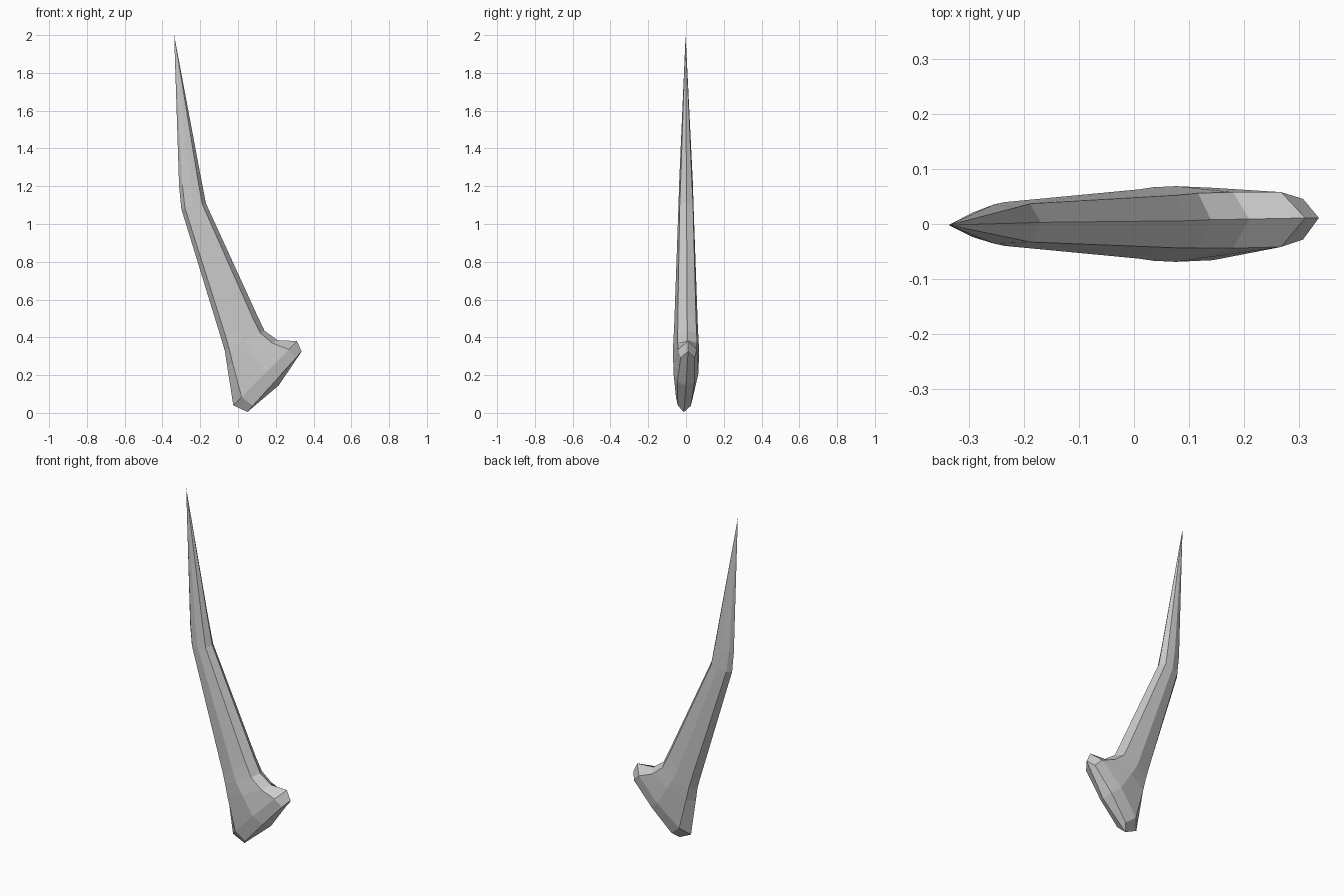
import bpy
import bmesh
from mathutils import Vector

cube = bpy.data.objects.get("Cube")
if cube:
    bpy.data.objects.remove(cube, do_unlink=True)

# Material
grey = bpy.data.materials.new("horn_grey")
grey.use_nodes = True
colour = (0.6, 0.6, 0.6, 1)
grey.diffuse_color = colour
grey.node_tree.nodes["Principled BSDF"].inputs["Base Color"].default_value = colour

# Cross-sections: outer ridge (x, z), inner ridge (x, z), bevel fraction,
# half depths at outer bevel, middle and inner bevel, sideways skew
sections = [
    ((-0.312, 1.20), (-0.197, 1.25), 0.15, (0.022, 0.036, 0.029), 0.002),
    ((-0.300, 1.08), (-0.170, 1.11), 0.15, (0.026, 0.040, 0.035), 0.003),
    ((-0.085, 0.38), (0.100, 0.52), 0.12, (0.045, 0.063, 0.048), 0.006),
    ((-0.070, 0.33), (0.140, 0.435), 0.11, (0.047, 0.067, 0.050), 0.008),
    ((-0.058, 0.25), (0.210, 0.385), 0.11, (0.048, 0.069, 0.051), 0.009),
    ((-0.025, 0.04), (0.312, 0.38), 0.13, (0.045, 0.066, 0.050), 0.011),
    ((0.050, 0.005), (0.337, 0.325), 0.10, (0.034, 0.046, 0.037), 0.011),
]

bm = bmesh.new()


def make_ring(outer, inner, bevel, depths, skew):
    """Eight-sided section running round from the outer ridge."""
    a = Vector((outer[0], -skew, outer[1]))
    b = Vector((inner[0], skew, inner[1]))
    stops = list(zip((bevel, 0.5, 1 - bevel), depths))
    front = [a.lerp(b, t) - Vector((0, d, 0)) for t, d in stops]
    back = [a.lerp(b, t) + Vector((0, d, 0)) for t, d in reversed(stops)]
    return [bm.verts.new(p) for p in [a, *front, b, *back]]


rings = [make_ring(*s) for s in sections]

# Pointed tip
tip = bm.verts.new((-0.338, -0.002, 2))
for i in range(8):
    bm.faces.new((tip, rings[0][i], rings[0][(i + 1) % 8]))

# Shaft and flared foot
for upper, lower in zip(rings, rings[1:]):
    for i in range(8):
        j = (i + 1) % 8
        bm.faces.new((upper[i], lower[i], lower[j], upper[j]))

# Ridged underside
keel = bm.verts.new((0.215, 0, 0.145))
base = rings[-1]
for i in range(0, 8, 2):
    bm.faces.new((base[i], keel, base[(i + 2) % 8], base[i + 1]))

bmesh.ops.recalc_face_normals(bm, faces=bm.faces)
mesh = bpy.data.meshes.new("horn")
bm.to_mesh(mesh)
bm.free()
mesh.materials.append(grey)
horn = bpy.data.objects.new("horn", mesh)
bpy.context.collection.objects.link(horn)
